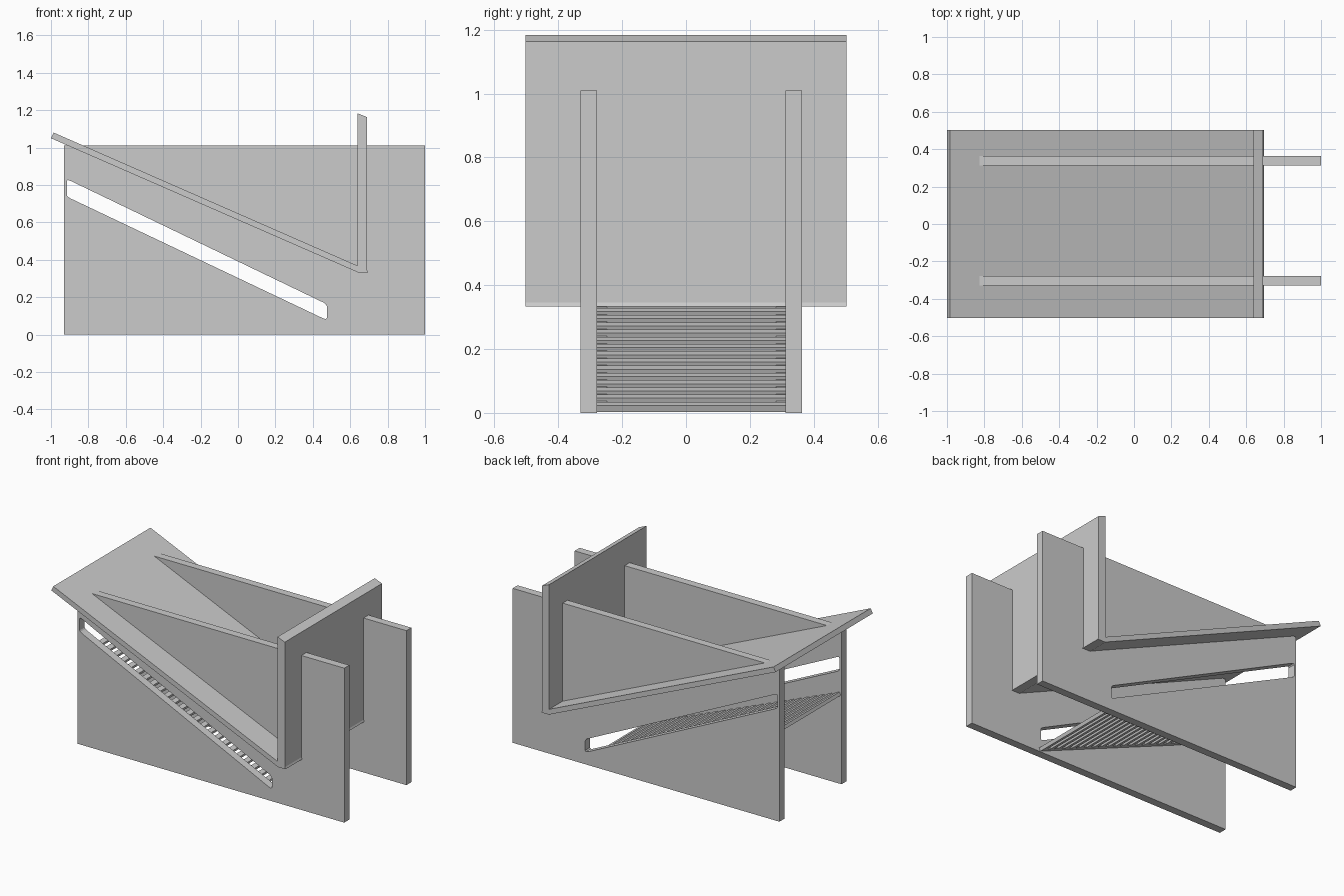
import bpy
import math

if "Cube" in bpy.data.objects:
    bpy.data.objects.remove(bpy.data.objects["Cube"])


def plate(name, loops, y0, y1):
    """Extrude XZ outlines (later loops are holes) between two y values."""
    cu = bpy.data.curves.new(name, 'CURVE')
    cu.dimensions = '2D'
    cu.fill_mode = 'BOTH'
    cu.extrude = (y1 - y0) / 2
    for pts in loops:
        sp = cu.splines.new('POLY')
        sp.points.add(len(pts) - 1)
        for p, (x, z) in zip(sp.points, pts):
            p.co = (x, z, 0, 1)
        sp.use_cyclic_u = True
        sp.use_smooth = False
    ob = bpy.data.objects.new(name, cu)
    bpy.context.collection.objects.link(ob)
    ob.rotation_euler = (math.pi / 2, 0, 0)
    ob.location.y = (y0 + y1) / 2
    bpy.ops.object.select_all(action='DESELECT')
    ob.select_set(True)
    bpy.context.view_layer.objects.active = ob
    bpy.ops.object.convert(target='MESH')
    bpy.ops.object.transform_apply(location=True, rotation=True, scale=True)
    return bpy.context.object


# Side panels with a slanted, softly cornered slot
panel = [(-0.93, 0), (1, 0), (1, 1.01), (-0.93, 1.01)]
slot = [(-0.915, 0.745), (-0.91, 0.737), (-0.895, 0.728), (0.455, 0.087),
        (0.47, 0.083), (0.476, 0.09), (0.476, 0.15), (0.472, 0.16),
        (0.46, 0.17), (-0.895, 0.822), (-0.91, 0.827), (-0.915, 0.82)]
plate("front_side_panel", [panel, slot], -0.33, -0.278)
plate("back_side_panel", [panel, slot], 0.312, 0.363)

# Slanted board and upright board
plate("slanted_board", [[(-1, 1.05), (0.625, 0.34), (0.64, 0.333), (0.64, 0.368),
                         (-0.985, 1.08)]], -0.502, 0.502)
plate("upright_board", [[(0.638, 0.333), (0.695, 0.333), (0.69, 0.345),
                         (0.69, 1.163), (0.638, 1.184)]], -0.502, 0.502)

# Slatted rack between the panels: two thin rails carrying cross slats
X0, Z0, X1, Z1 = 0.48, 0.003, -0.925, 0.58
length = math.hypot(X1 - X0, Z1 - Z0)
ux, uz = (X1 - X0) / length, (Z1 - Z0) / length


def strip(a, b, low, high):
    """Rectangle along the rack slope, from distance a to b."""
    return [(X0 + ux * s + uz * h, Z0 + uz * s - ux * h)
            for s, h in ((a, low), (b, low), (b, high), (a, high))]


for side, y in (("front", -0.278), ("back", 0.282)):
    plate(side + "_rack_rail", [strip(0, length, 0, 0.012)], y, y + 0.03)

COUNT = 26
pitch = length / (COUNT - 0.5)
for i in range(COUNT):
    plate(f"rack_slat_{i + 1}", [strip(i * pitch, (i + 0.5) * pitch, 0, 0.022)],
          -0.278, 0.312)
